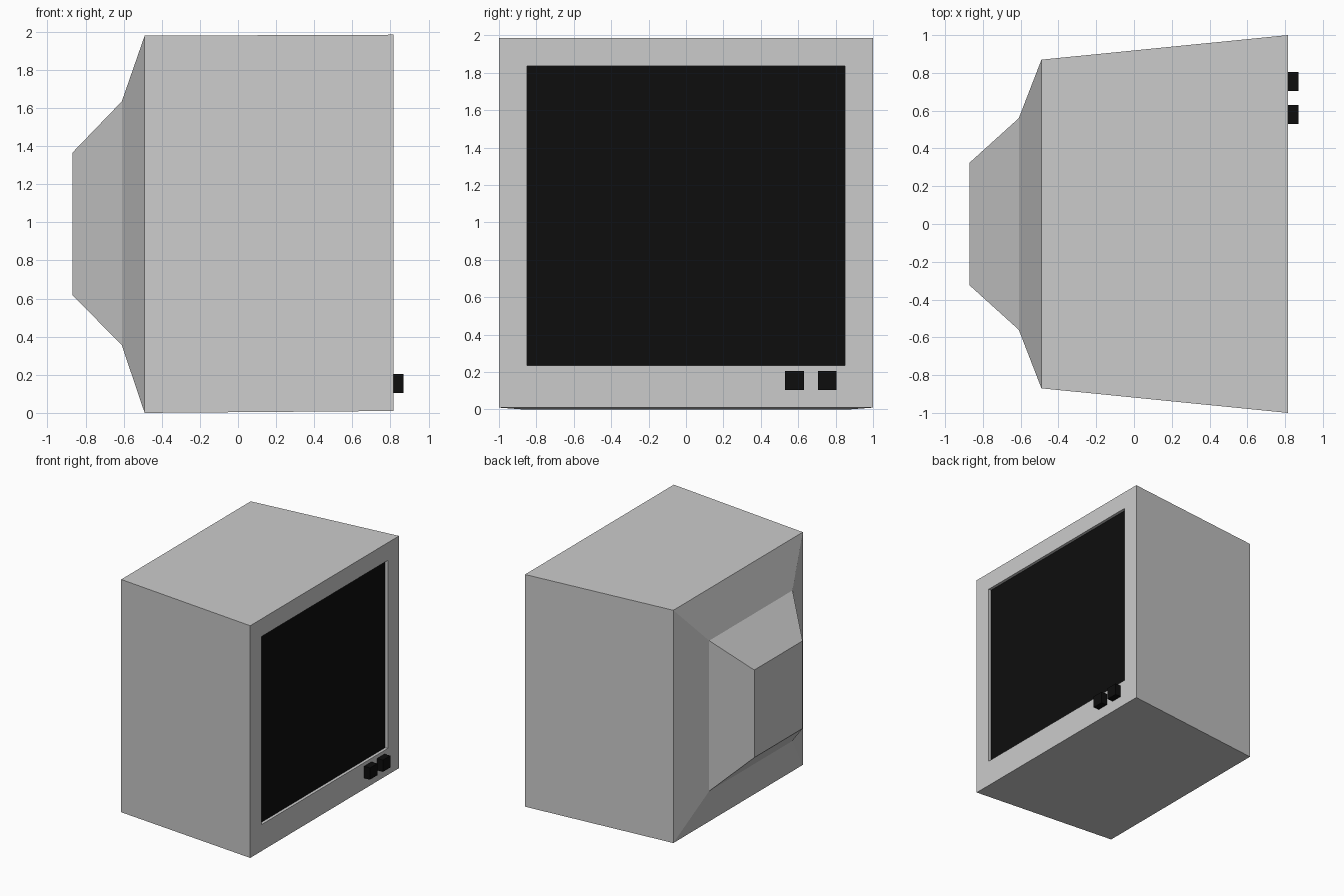
import bpy, bmesh

if "Cube" in bpy.data.objects:
    bpy.data.objects.remove(bpy.data.objects["Cube"])

black = bpy.data.materials.new("black")
black.diffuse_color = (0.004, 0.004, 0.004, 1)
black.use_nodes = True
black.node_tree.nodes["Principled BSDF"].inputs["Base Color"].default_value = black.diffuse_color


def loft(name, sections, cap_start=True, cap_end=True, material=None):
    """Skin rectangular sections (x, y_min, y_max, z_min, z_max) along x."""
    bm = bmesh.new()
    rings = [[bm.verts.new((x, y, z)) for y, z in ((y0, z0), (y1, z0), (y1, z1), (y0, z1))]
             for x, y0, y1, z0, z1 in sections]
    for a, b in zip(rings, rings[1:]):
        for i in range(4):
            j = (i + 1) % 4
            bm.faces.new((a[i], a[j], b[j], b[i]))
    if cap_start:
        bm.faces.new(rings[0][::-1])
    if cap_end:
        bm.faces.new(rings[-1])
    if len(rings) > 1:
        bmesh.ops.recalc_face_normals(bm, faces=bm.faces)
    mesh = bpy.data.meshes.new(name)
    bm.to_mesh(mesh)
    bm.free()
    if material:
        mesh.materials.append(material)
    obj = bpy.data.objects.new(name, mesh)
    bpy.context.collection.objects.link(obj)
    return obj


# Cabinet: stepped tube housing, tapered body, front bezel and screen recess
loft("cabinet", [
    (-0.87, -0.325, 0.325, 0.62, 1.365),
    (-0.61, -0.56, 0.56, 0.355, 1.635),
    (-0.49, -0.87, 0.87, 0.0, 1.98),
    (0.815, -1.0, 1.0, 0.01, 1.985),
    (0.815, -0.85, 0.85, 0.235, 1.835),
    (0.79, -0.85, 0.85, 0.235, 1.835),
], cap_end=False)

# Screen panel closing the recess
loft("screen", [(0.79, -0.85, 0.85, 0.235, 1.835)], cap_start=False, material=black)

# Control knobs under the screen
for i, y in enumerate((0.58, 0.755)):
    loft(f"knob_{i + 1}", [(x, y - 0.05, y + 0.05, 0.105, 0.205) for x in (0.815, 0.87)],
         material=black)
